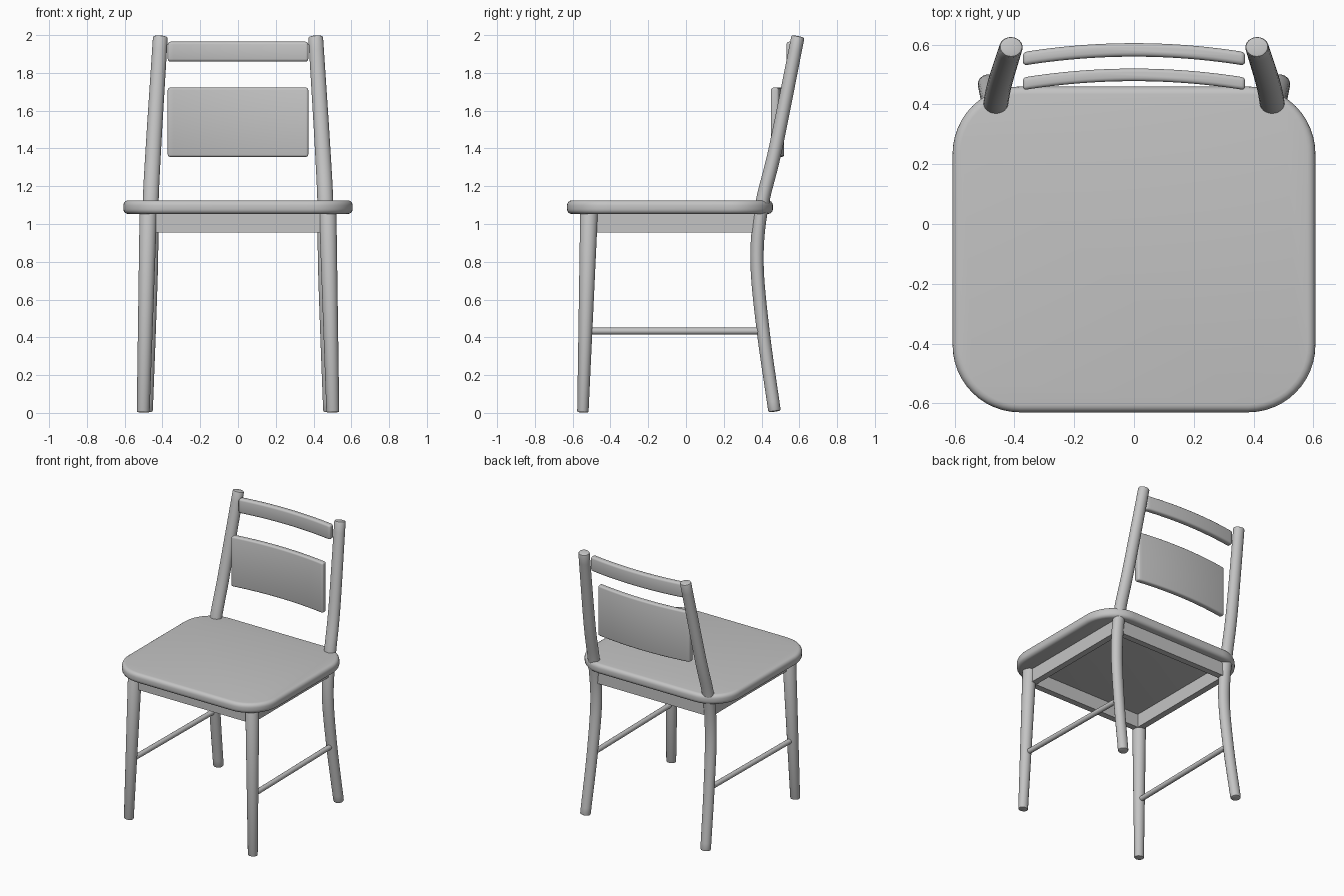
import bpy, bmesh, math
from mathutils import Vector

if "Cube" in bpy.data.objects:
    bpy.data.objects.remove(bpy.data.objects["Cube"])

mat = bpy.data.materials.new("plain grey")
mat.diffuse_color = (0.55, 0.55, 0.55, 1)
mat.use_nodes = True
mat.node_tree.nodes["Principled BSDF"].inputs["Base Color"].default_value = mat.diffuse_color


def finish(name, bm, bevel=0.0, segments=2, mirror=False):
    """Round the sharp edges, shade smooth and add the object to the scene."""
    bmesh.ops.recalc_face_normals(bm, faces=bm.faces)
    if bevel:
        sharp = [e for e in bm.edges if e.calc_face_angle(0) > math.radians(40)]
        bmesh.ops.bevel(bm, geom=sharp, offset=bevel, segments=segments,
                        profile=0.5, affect='EDGES', clamp_overlap=True)
    me = bpy.data.meshes.new(name)
    bm.to_mesh(me)
    bm.free()
    ob = bpy.data.objects.new(name, me)
    bpy.context.collection.objects.link(ob)
    me.materials.append(mat)
    bpy.ops.object.select_all(action='DESELECT')
    ob.select_set(True)
    bpy.context.view_layer.objects.active = ob
    bpy.ops.object.shade_smooth_by_angle(angle=math.radians(35))
    if mirror:
        ob.modifiers.new("mirror", 'MIRROR').use_mirror_merge = False
    return ob


def prism(outline, z0, z1):
    """Extrude a flat outline from z0 to z1."""
    bm = bmesh.new()
    face = bm.faces.new([bm.verts.new((x, y, z0)) for x, y in outline])
    top = bmesh.ops.extrude_face_region(bm, geom=[face])["geom"]
    bmesh.ops.translate(bm, vec=(0, 0, z1 - z0),
                        verts=[v for v in top if isinstance(v, bmesh.types.BMVert)])
    return bm


def smooth_path(keys, steps):
    """Catmull-Rom interpolation through the key rows."""
    keys = [Vector(k) for k in keys]
    pad = [2 * keys[0] - keys[1]] + keys + [2 * keys[-1] - keys[-2]]
    out = []
    for i in range(len(keys) - 1):
        a, b, c, d = pad[i:i + 4]
        for s in range(steps):
            t = s / steps
            out.append(0.5 * (2 * b + (c - a) * t + (2 * a - 5 * b + 4 * c - d) * t * t
                              + (3 * b - a - 3 * c + d) * t ** 3))
    return out + [keys[-1]]


def tube(keys, steps=1, sides=24):
    """Sweep an ellipse along rows of (x, y, z, half width, half depth)."""
    path = smooth_path(keys, steps)
    pts = [Vector(p[:3]) for p in path]
    bm = bmesh.new()
    rings = []
    for i, p in enumerate(path):
        tan = (pts[min(i + 1, len(pts) - 1)] - pts[max(i - 1, 0)]).normalized()
        v = tan.cross(Vector((1, 0, 0))).normalized()
        u = v.cross(tan)
        rings.append([bm.verts.new(pts[i] + u * p[3] * math.cos(a) + v * p[4] * math.sin(a))
                      for a in (2 * math.pi * k / sides for k in range(sides))])
    for r, q in zip(rings, rings[1:]):
        for k in range(sides):
            n = (k + 1) % sides
            bm.faces.new((r[k], r[n], q[n], q[k]))
    bm.faces.new(rings[0])
    bm.faces.new(rings[-1])
    return bm


# seat: rounded square with soft edges
R, outline = 0.225, []
for cx, cy, start in ((0.607, 0.46, 0), (-0.607, 0.46, 90),
                      (-0.607, -0.63, 180), (0.607, -0.63, 270)):
    ox, oy = cx - math.copysign(R, cx), cy - math.copysign(R, cy)
    for k in range(13):
        a = math.radians(start + 90 * k / 12)
        outline.append((ox + R * math.cos(a), oy + R * math.sin(a)))
finish("seat", prism(outline, 1.053, 1.125), 0.026, 4)

# front legs: straight and tapered towards the floor
finish("front_legs", tube([(0.502, -0.546, 0.003, 0.034, 0.03),
                           (0.475, -0.513, 1.07, 0.046, 0.047)]), 0.006, mirror=True)

# back legs: one curved piece from the floor to the top of the backrest
finish("back_legs", tube([
    (0.487, 0.469, 0.007, 0.036, 0.033),
    (0.473, 0.409, 0.43, 0.038, 0.034),
    (0.464, 0.376, 0.80, 0.041, 0.035),
    (0.463, 0.400, 1.09, 0.042, 0.036),
    (0.448, 0.474, 1.40, 0.041, 0.036),
    (0.411, 0.593, 1.993, 0.039, 0.035)], steps=8), 0.009, mirror=True)

# side stretchers
finish("side_stretchers", tube([(0.488, -0.53, 0.433, 0.018, 0.018),
                                (0.475, 0.405, 0.433, 0.018, 0.018)], sides=16), mirror=True)


# rails under the seat
def rail(name, x0, x1, y0, y1, mirror=False):
    finish(name, prism([(x0, y0), (x1, y0), (x1, y1), (x0, y1)], 0.955, 1.06), mirror=mirror)


rail("front_rail", -0.475, 0.475, -0.53, -0.485)
rail("back_rail", -0.463, 0.463, 0.36, 0.405)
rail("side_rails", 0.44, 0.485, -0.51, 0.385, True)


# backrest slats: bowed boards
def slat(name, y, depth, sag, z0, z1, bevel):
    xs = [0.372 * k / 12 for k in range(-12, 13)]
    bow = [(x, y - sag * (x / 0.372) ** 2) for x in xs]
    finish(name, prism(bow + [(x, b + depth) for x, b in reversed(bow)], z0, z1), bevel, 3)


slat("top_slat", 0.56, 0.045, 0.03, 1.86, 1.965, 0.014)
slat("back_panel", 0.478, 0.042, 0.03, 1.355, 1.722, 0.012)
